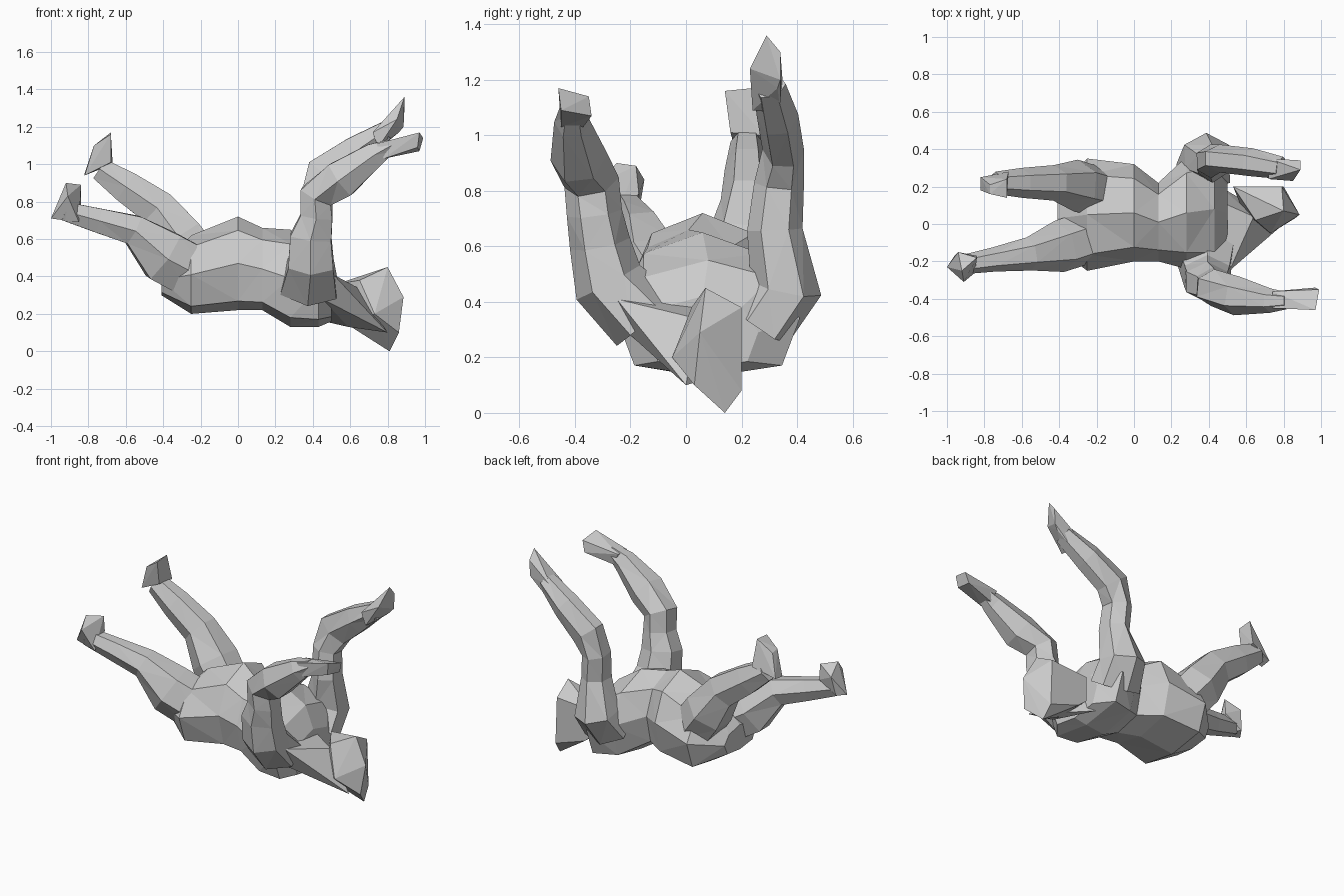
import bpy, bmesh, math
from mathutils import Vector

if "Cube" in bpy.data.objects:
    bpy.data.objects.remove(bpy.data.objects["Cube"])


def finish(name, bm):
    bmesh.ops.triangulate(bm, faces=bm.faces[:])
    bmesh.ops.recalc_face_normals(bm, faces=bm.faces[:])
    me = bpy.data.meshes.new(name)
    bm.to_mesh(me)
    bm.free()
    ob = bpy.data.objects.new(name, me)
    bpy.context.collection.objects.link(ob)
    return ob


def loft(name, sections, sides=6, axis=None, fuller=1.0):
    """Faceted tube through (x, y, z, half width, half depth) sections.
    'fuller' pushes out the lower diagonal corners of each ring."""
    bm = bmesh.new()
    pts = [Vector(s[:3]) for s in sections]
    stretch = 1.0 if sides % 4 == 0 else 1 / math.sin(math.pi / 3)
    rings = []
    for i, s in enumerate(sections):
        ahead = pts[min(i + 1, len(pts) - 1)] - pts[i]
        behind = pts[i] - pts[max(i - 1, 0)]
        t = axis or (ahead.normalized() + behind.normalized()).normalized()
        side = (Vector((0, 1, 0)) - t * t.y).normalized()
        up = t.cross(side)
        ring = []
        for k in range(sides):
            a = math.tau * k / sides
            c, d = math.cos(a), math.sin(a) * stretch
            f = fuller if d < -.1 and abs(c) > .1 else 1.0
            ring.append(bm.verts.new(pts[i] + side * c * f * s[3] + up * d * f * s[4]))
        rings.append(ring)
    for r0, r1 in zip(rings, rings[1:]):
        for k in range(sides):
            n = (k + 1) % sides
            bm.faces.new((r0[k], r0[n], r1[n], r1[k]))
    bm.faces.new(rings[0])
    bm.faces.new(rings[-1])
    return finish(name, bm)


def hull(name, points):
    bm = bmesh.new()
    for p in points:
        bm.verts.new(p)
    bmesh.ops.convex_hull(bm, input=bm.verts[:])
    loose = [v for v in bm.verts if not v.link_faces]
    bmesh.ops.delete(bm, geom=loose, context='VERTS')
    return finish(name, bm)


# Torso, lying on its back with the waist pinched in
torso = loft("torso", [
    (-.41, .03, .38, .16, .08),
    (-.25, .05, .41, .30, .21),
    (.00, .06, .47, .26, .25),
    (.13, .01, .44, .21, .22),
    (.28, .06, .39, .30, .26),
    (.43, .08, .34, .33, .21),
    (.50, .06, .29, .20, .13)], sides=8, axis=Vector((1, 0, 0)), fuller=1.14)

# Head, tipped back and hanging, with the slope of the neck
head = hull("head", [
    (.53, .20, .20), (.53, .20, .36), (.65, .02, .38), (.80, .07, .45),
    (.79, .20, .38), (.885, .05, .29), (.86, .03, .10), (.81, .14, .0),
    (.80, .20, .08), (.59, .05, .14), (.59, .20, .15), (.73, -.05, .2)])
neck = hull("neck", [
    (.51, -.25, .41), (.45, -.20, .28), (.80, .0, .10), (.46, .12, .38),
    (.64, .04, .34), (.59, .05, .13), (.46, .2, .16)])

# Back arm: shoulder, elbow, forearm
back_arm = loft("back_arm", [
    (.37, .27, .32, .12, .14),
    (.39, .36, .45, .13, .12),
    (.42, .32, .66, .10, .075),
    (.41, .335, .82, .09, .075),
    (.46, .35, .95, .075, .10),
    (.63, .33, 1.07, .075, .08),
    (.79, .30, 1.18, .06, .05)])
back_hand = hull("back_hand", [
    (.72, .35, 1.17), (.72, .24, 1.17), (.75, .34, 1.08), (.75, .24, 1.09),
    (.79, .32, 1.23), (.86, .33, 1.17),
    (.89, .29, 1.36), (.89, .34, 1.30), (.885, .34, 1.2), (.85, .23, 1.24)])

# Front arm
front_arm = loft("front_arm", [
    (.38, -.15, .34, .14, .15),
    (.39, -.28, .47, .13, .12),
    (.39, -.31, .61, .11, .11),
    (.42, -.33, .72, .10, .085),
    (.42, -.34, .83, .10, .09),
    (.55, -.385, .92, .105, .10),
    (.73, -.41, 1.05, .065, .065),
    (.82, -.41, 1.10, .045, .035)])
front_hand = hull("front_hand", [
    (.74, -.45, 1.11), (.74, -.36, 1.11), (.78, -.45, 1.03), (.78, -.37, 1.03),
    (.97, -.46, 1.17), (.99, -.35, 1.14), (.96, -.45, 1.09), (.97, -.34, 1.07)])

# Legs, both raised and bent
back_leg = loft("back_leg", [
    (-.17, .17, .42, .13, .13),
    (-.31, .205, .60, .14, .13),
    (-.43, .22, .765, .095, .10),
    (-.60, .22, .88, .08, .085),
    (-.74, .22, .975, .06, .06)])
front_leg = loft("front_leg", [
    (-.18, -.05, .39, .14, .14),
    (-.40, -.12, .51, .14, .14),
    (-.56, -.16, .65, .09, .08),
    (-.75, -.19, .70, .065, .065),
    (-.93, -.22, .75, .05, .05)])

# Feet, toes pointing up
back_foot = hull("back_foot", [
    (-.82, .18, .94), (-.82, .25, .95), (-.68, .16, 1.01), (-.67, .28, 1.0),
    (-.77, .16, 1.10), (-.77, .21, 1.09), (-.68, .14, 1.16), (-.68, .24, 1.17)])
front_foot = hull("front_foot", [
    (-1.0, -.23, .71), (-.96, -.17, .72), (-.85, -.26, .69), (-.84, -.17, .79),
    (-.94, -.15, .84), (-.92, -.25, .90), (-.91, -.31, .83), (-.84, -.18, .89)])

# Fuse the parts into one skin
parts = [neck, head, back_arm, back_hand, front_arm, front_hand,
         back_leg, back_foot, front_leg, front_foot]
for p in parts:
    m = torso.modifiers.new("join_" + p.name, 'BOOLEAN')
    m.operation, m.solver, m.use_self, m.object = 'UNION', 'EXACT', True, p
bpy.context.view_layer.update()
skin = bpy.data.meshes.new_from_object(
    torso.evaluated_get(bpy.context.evaluated_depsgraph_get()))
torso.modifiers.clear()
torso.data = skin
torso.name = "body"
for p in parts:
    bpy.data.objects.remove(p)
